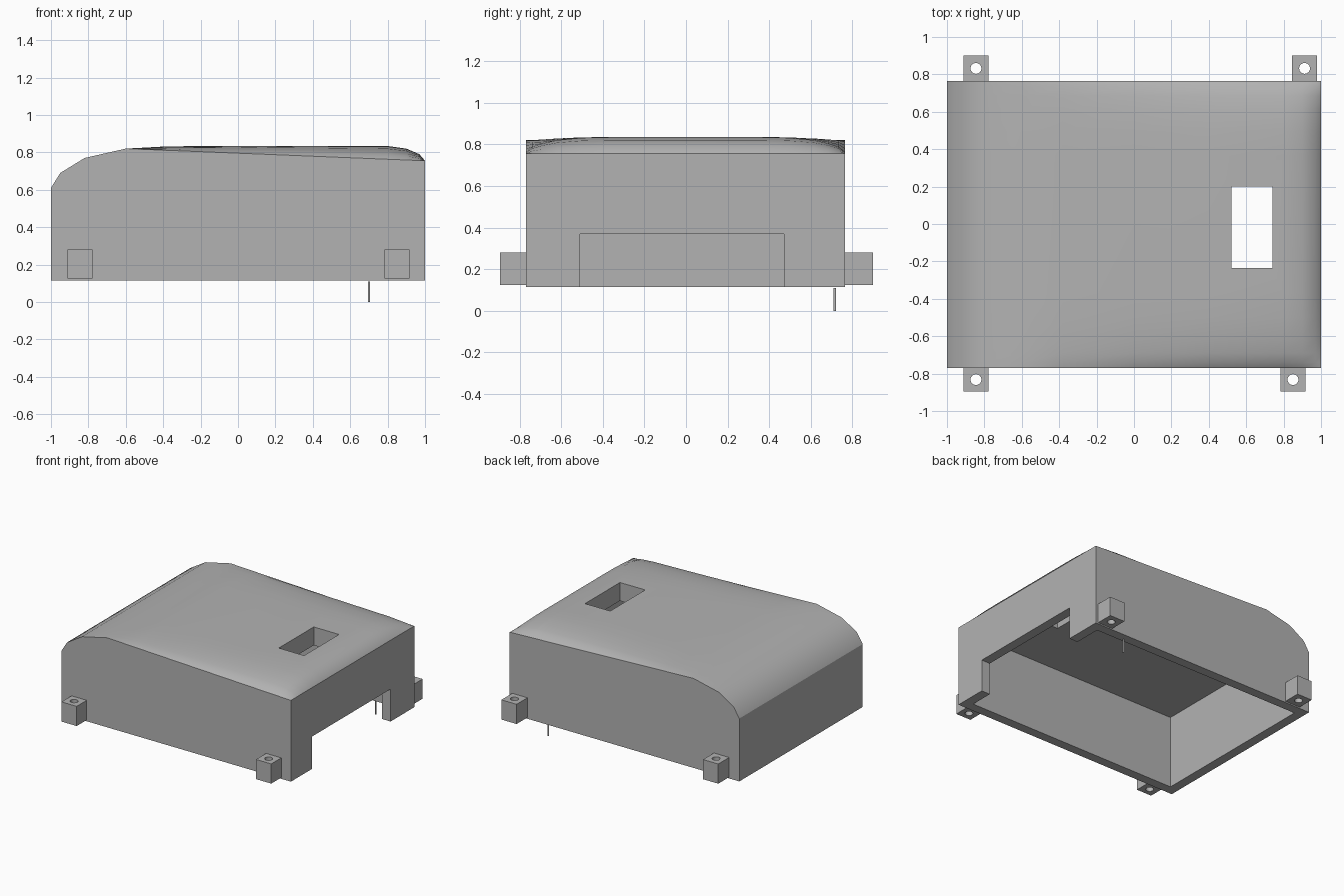
import bpy, bmesh
from mathutils import Matrix, Vector

if "Cube" in bpy.data.objects:
    bpy.data.objects.remove(bpy.data.objects["Cube"], do_unlink=True)

grey = bpy.data.materials.new("plain grey")
grey.use_nodes = True
colour = (0.45, 0.45, 0.45, 1)
grey.diffuse_color = colour
grey.node_tree.nodes["Principled BSDF"].inputs["Base Color"].default_value = colour

BASE = 0.115


def add_object(name, bm):
    bmesh.ops.recalc_face_normals(bm, faces=bm.faces)
    mesh = bpy.data.meshes.new(name)
    bm.to_mesh(mesh)
    bm.free()
    mesh.materials.append(grey)
    obj = bpy.data.objects.new(name, mesh)
    bpy.context.collection.objects.link(obj)
    return obj


def box(name, low, high):
    low, high = Vector(low), Vector(high)
    bm = bmesh.new()
    place = Matrix.Translation((low + high) / 2) @ Matrix.Diagonal((high - low).to_4d())
    bmesh.ops.create_cube(bm, size=1, matrix=place)
    return add_object(name, bm)


def cylinder(name, centre, radius, height, sides):
    bm = bmesh.new()
    bmesh.ops.create_cone(bm, cap_ends=True, segments=sides, radius1=radius,
                          radius2=radius, depth=height, matrix=Matrix.Translation(centre))
    return add_object(name, bm)


def activate(obj):
    bpy.ops.object.select_all(action='DESELECT')
    obj.select_set(True)
    bpy.context.view_layer.objects.active = obj


def cut(obj, cutter):
    cutter.hide_render = True
    mod = obj.modifiers.new("cut", 'BOOLEAN')
    mod.operation, mod.solver, mod.object = 'DIFFERENCE', 'EXACT', cutter
    activate(obj)
    bpy.ops.object.modifier_apply(modifier=mod.name)
    bpy.data.objects.remove(cutter, do_unlink=True)


# Housing: lengthwise roof profile, with side edges that slope down towards +x
profile = [(-1, .61), (-.95, .69), (-.82, .77), (-.6, .82), (-.38, .832), (0, .835),
           (.4, .835), (.8, .834), (.9, .82), (.97, .79), (1, .755)]
round_off = [(0, 0), (.03, .35), (.08, .58), (.15, .8), (.27, .96), (.4, 1)]
sections = [(-.77 + d, g) for d, g in round_off]
sections += [(.765 - d, g) for d, g in reversed(round_off)]

bm = bmesh.new()
rows = []
for x, top in profile:
    edge = min(top, .82 - .0406 * (x + .6))
    rows.append([bm.verts.new((x, y, edge + (top - edge) * g)) for y, g in sections])
for a, b in zip(rows, rows[1:]):
    for j in range(len(a) - 1):
        bm.faces.new((a[j], b[j], b[j + 1], a[j + 1]))
rim = [e for e in bm.edges if e.is_boundary]
walls = bmesh.ops.extrude_edge_only(bm, edges=rim)["geom"]
for v in walls:
    if isinstance(v, bmesh.types.BMVert):
        v.co.z = BASE
bmesh.ops.edgeloop_fill(bm, edges=[e for e in bm.edges if e.is_boundary])
housing = add_object("housing", bm)

# Cavity, roof window and side notch
cut(housing, box("cavity", (-.925, -.695, -.1), (.925, .69, .69)))
cut(housing, box("window", (.52, -.235, .5), (.74, .2, 1)))
cut(housing, box("notch", (.8, -.51, -.1), (1.1, .47, .37)))
activate(housing)
bpy.ops.object.shade_smooth_by_angle()

# Mounting lugs with screw holes
lugs = {"front_right_lug": (-.845, -1), "front_left_lug": (.85, -1),
        "back_right_lug": (-.845, 1), "back_left_lug": (.912, 1)}
for name, (x, side) in lugs.items():
    near, far = (-.895, -.765) if side < 0 else (.76, .9)
    lug = box(name, (x - .066, near, .125), (x + .066, far, .28))
    cut(lug, cylinder("screw_hole", (x, side * .832, .2), .029, .5, 24))
    activate(lug)
    bpy.ops.object.shade_smooth_by_angle()

# Thin pin under the rim
cylinder("pin", (.7, .715, .055), .006, .11, 12)
